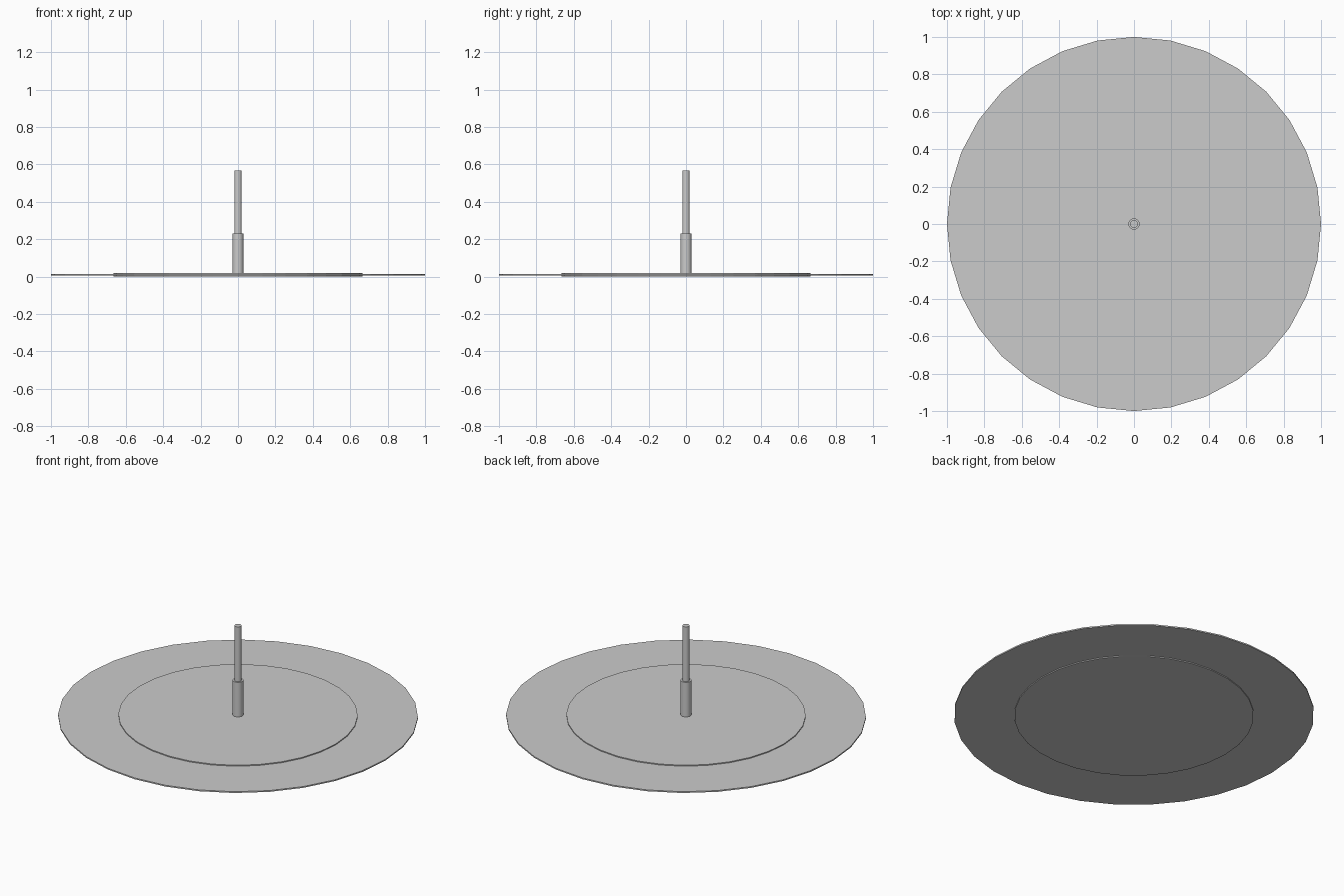
import bpy

if "Cube" in bpy.data.objects:
    bpy.data.objects.remove(bpy.data.objects["Cube"])


def cylinder(name, radius, z0, z1, sides=32):
    """Capped upright cylinder between two heights."""
    bpy.ops.mesh.primitive_cylinder_add(
        vertices=sides, radius=radius, depth=z1 - z0,
        location=(0, 0, (z0 + z1) / 2))
    obj = bpy.context.object
    obj.name = name
    return obj


# Thin wide plate with a slightly thicker disc through its middle
cylinder("outer_plate", 1.0, 0.006, 0.014)
cylinder("inner_disc", 0.665, 0.0, 0.02)

# Two-step centre post
for name, radius, z0, z1 in (("lower_post", 0.03, 0.01, 0.232),
                             ("upper_post", 0.02, 0.232, 0.567)):
    cylinder(name, radius, z0, z1)
    bpy.ops.object.shade_smooth_by_angle()
